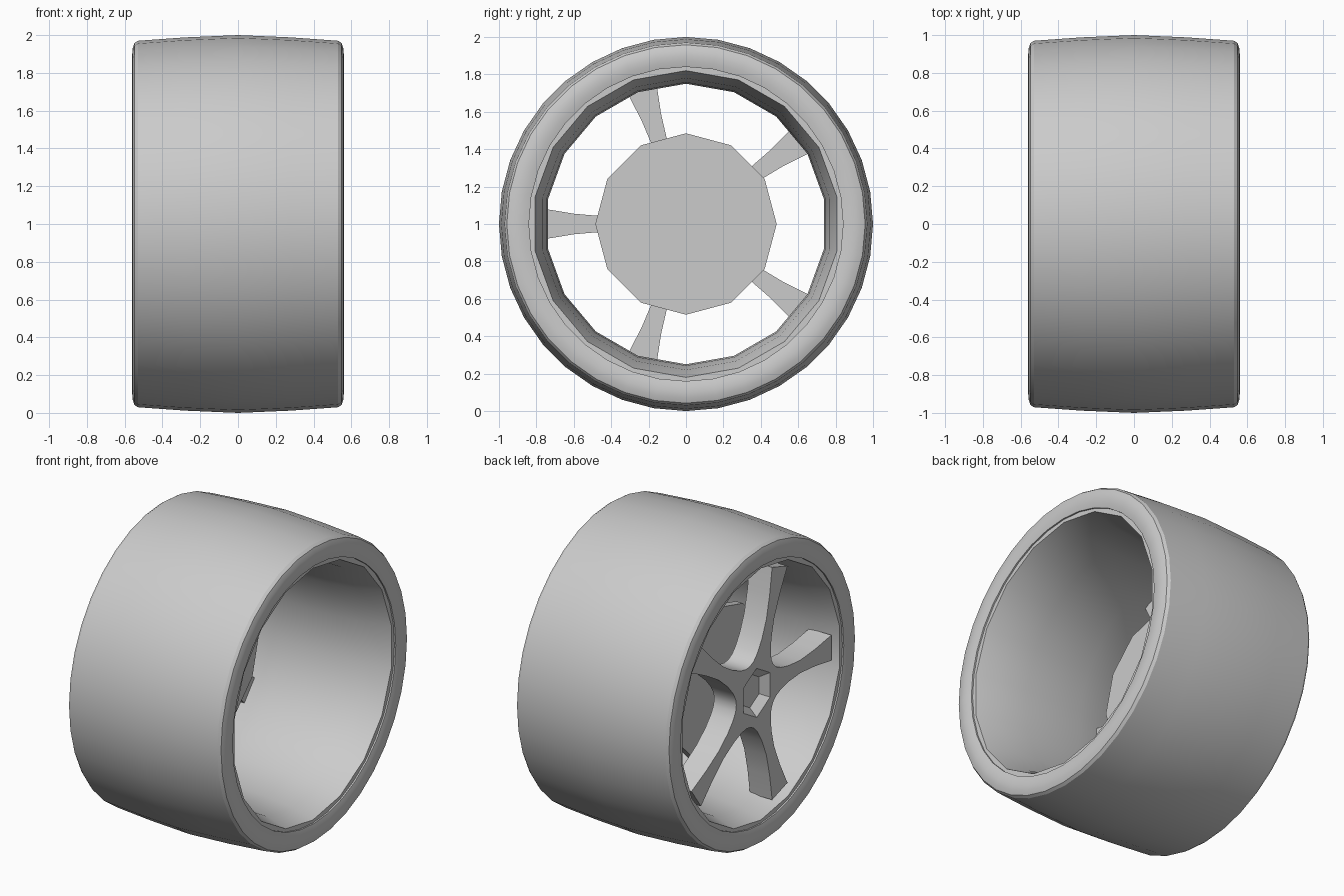
import bpy, bmesh, math
from mathutils import Matrix

default = bpy.data.objects.get("Cube")
if default:
    bpy.data.objects.remove(default, do_unlink=True)

grey = bpy.data.materials.new("light_grey")
grey.use_nodes = True
colour = (0.6, 0.6, 0.6, 1)
grey.diffuse_color = colour
grey.node_tree.nodes["Principled BSDF"].inputs["Base Color"].default_value = colour

LIFT = Matrix.Translation((0, 0, 1))   # axle height


def finish(name, bm, angle=28):
    """Clean the mesh, shade it and add it to the scene at axle height."""
    bmesh.ops.remove_doubles(bm, verts=bm.verts, dist=0.0001)
    bmesh.ops.recalc_face_normals(bm, faces=bm.faces)
    bm.transform(LIFT)
    mesh = bpy.data.meshes.new(name)
    bm.to_mesh(mesh)
    bm.free()
    mesh.materials.append(grey)
    mesh.shade_smooth()
    mesh.set_sharp_from_angle(angle=math.radians(angle))
    obj = bpy.data.objects.new(name, mesh)
    bpy.context.collection.objects.link(obj)
    return obj


def lathe(name, profile, sides, closed=True):
    """Turn an (x, radius) profile around the x axle, with a corner at the top."""
    bm = bmesh.new()
    rings = []
    for x, r in profile:
        rings.append([bm.verts.new((x, r * math.sin(i * math.tau / sides),
                                    r * math.cos(i * math.tau / sides)))
                      for i in range(sides)])
    pairs = list(zip(rings, rings[1:]))
    if closed:
        pairs.append((rings[-1], rings[0]))
    for a, b in pairs:
        for i in range(sides):
            j = (i + 1) % sides
            bm.faces.new((a[i], a[j], b[j], b[i]))
    return bm, rings


def mirrored(half):
    """Extend a half profile running from x = 0 outwards to both sides."""
    return [(-x, r) for x, r in reversed(half)] + [p for p in half if p[0] > 0]


# Tyre: crowned tread, rounded shoulders, straight inner seat
tread = mirrored([(0, 1.0), (0.28, 0.988), (0.53, 0.97), (0.548, 0.958),
                  (0.558, 0.93), (0.56, 0.90), (0.558, 0.87), (0.55, 0.84)])
bm, _ = lathe("tyre", tread, 36)
finish("tyre", bm)

# Rim barrel: waisted in the middle, with a narrow flat lip at each end
inner = mirrored([(0, 0.75), (0.2, 0.757), (0.4, 0.78), (0.54, 0.82)])
bm, _ = lathe("rim_barrel", inner + [(0.54, 0.86), (-0.54, 0.86)], 18)
finish("rim_barrel", bm)

# Brake disc behind the spokes
bm, rings = lathe("brake_disc", [(-0.24, 0.485), (-0.19, 0.485)], 12, False)
for ring in rings:
    bm.faces.new(ring)
finish("brake_disc", bm)

# Five-spoke star with a hexagonal centre hole
FRONT, BACK, HEX = -0.51, -0.35, 0.16
side = [(0.17, 0.123), (0.2, 0.094), (0.25, 0.071), (0.33, 0.052),
        (0.45, 0.042), (0.6, 0.055), (0.77, 0.083)]
star = []
for k in range(5):
    a = math.pi + k * math.tau / 5
    outline = [(u, -v) for u, v in side] + [(u, v) for u, v in reversed(side[1:])]
    star += [(u * math.cos(a) - v * math.sin(a), u * math.sin(a) + v * math.cos(a))
             for u, v in outline]
hexagon = [(HEX * math.sin(i * math.tau / 6), HEX * math.cos(i * math.tau / 6))
           for i in range(6)]

curve = bpy.data.curves.new("star_outline", "CURVE")
curve.dimensions = "2D"
curve.fill_mode = "BOTH"
curve.extrude = (BACK - FRONT) / 2
for outline in (star, hexagon):
    spline = curve.splines.new("POLY")
    spline.points.add(len(outline) - 1)
    for point, (u, v) in zip(spline.points, outline):
        point.co = (u, v, 0, 1)
    spline.use_cyclic_u = True
helper = bpy.data.objects.new("star_outline", curve)
bpy.context.collection.objects.link(helper)
bpy.context.view_layer.update()
depsgraph = bpy.context.evaluated_depsgraph_get()
flat = bpy.data.meshes.new_from_object(helper.evaluated_get(depsgraph))
bm = bmesh.new()
bm.from_mesh(flat)
bpy.data.meshes.remove(flat)
bpy.data.objects.remove(helper, do_unlink=True)
# Stand the star upright: its plane becomes y-z, its depth runs along x
bm.transform(Matrix(((0, 0, 1, (FRONT + BACK) / 2), (1, 0, 0, 0),
                     (0, 1, 0, 0), (0, 0, 0, 1))))
finish("spokes", bm)

# Sunken hexagonal hub cap with sloping walls
bm, rings = lathe("hub_cap", [(BACK, HEX), (FRONT, HEX), (FRONT + 0.05, 0.11)], 6, False)
bm.faces.new(rings[0])
bm.faces.new(rings[-1])
finish("hub_cap", bm)
